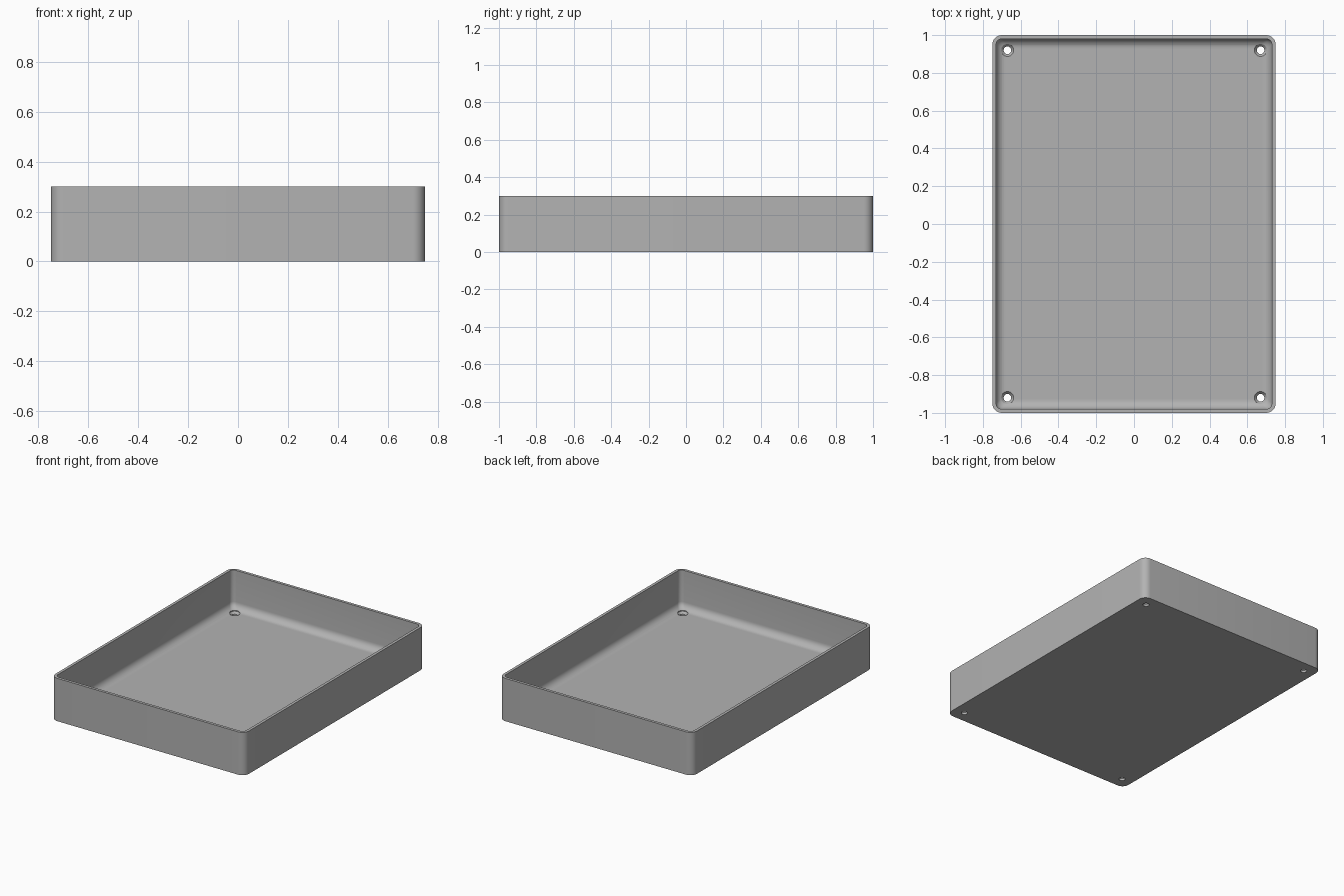
import bpy
import bmesh
from math import cos, sin, pi, radians

HALF_X, HALF_Y, HEIGHT = 0.75, 1.0, 0.30
WALL, FLOOR, FILLET = 0.02, 0.03, 0.05
CORNER, INNER_CORNER = 0.05, 0.03
HOLE_X, HOLE_Y = 0.67, 0.92

cube = bpy.data.objects.get("Cube")
if cube:
    bpy.data.objects.remove(cube, do_unlink=True)

grey = bpy.data.materials.new("plain grey")
grey.use_nodes = True
grey.diffuse_color = (0.45, 0.45, 0.45, 1)
grey.node_tree.nodes["Principled BSDF"].inputs["Base Color"].default_value = grey.diffuse_color


def make_object(name, bm):
    bmesh.ops.recalc_face_normals(bm, faces=bm.faces)
    mesh = bpy.data.meshes.new(name)
    bm.to_mesh(mesh)
    bm.free()
    mesh.materials.append(grey)
    obj = bpy.data.objects.new(name, mesh)
    bpy.context.collection.objects.link(obj)
    return obj


def rounded_ring(inset, z, radius, steps=8):
    """Rounded rectangle inset from the outer walls."""
    points = []
    for quarter, (sx, sy) in enumerate([(1, 1), (-1, 1), (-1, -1), (1, -1)]):
        for i in range(steps + 1):
            a = (quarter + i / steps) * pi / 2
            points.append((sx * (HALF_X - inset - radius) + radius * cos(a),
                           sy * (HALF_Y - inset - radius) + radius * sin(a), z))
    return points


def circle(x, y, z, radius, sides=32):
    return [(x + radius * cos(2 * pi * i / sides),
             y + radius * sin(2 * pi * i / sides), z) for i in range(sides)]


def loft(bm, rings):
    """Closed solid through a stack of rings."""
    loops = [[bm.verts.new(p) for p in ring] for ring in rings]
    for low, high in zip(loops, loops[1:]):
        for i in range(len(low)):
            j = (i + 1) % len(low)
            bm.faces.new((low[i], low[j], high[j], high[i]))
    bm.faces.new(loops[0])
    bm.faces.new(loops[-1])


# Tray: outer wall, rim, inner wall, fillet into the floor
rings = [rounded_ring(0, 0, CORNER), rounded_ring(0, HEIGHT, CORNER),
         rounded_ring(WALL, HEIGHT, INNER_CORNER)]
for i in range(9):
    a = i / 8 * pi / 2
    rings.append(rounded_ring(WALL + FILLET * (1 - cos(a)),
                              FLOOR + FILLET * (1 - sin(a)), INNER_CORNER))
bm = bmesh.new()
loft(bm, rings)
tray = make_object("tray", bm)

# Countersunk screw holes in the four corners
bm = bmesh.new()
for sx in (-1, 1):
    for sy in (-1, 1):
        x, y = sx * HOLE_X, sy * HOLE_Y
        loft(bm, [circle(x, y, -0.05, 0.02), circle(x, y, 0.015, 0.02),
                  circle(x, y, FLOOR, 0.033), circle(x, y, 0.12, 0.033)])
cutter = make_object("hole_cutter", bm)

cut = tray.modifiers.new("screw holes", 'BOOLEAN')
cut.operation = 'DIFFERENCE'
cut.solver = 'EXACT'
cut.object = cutter
bpy.ops.object.select_all(action='DESELECT')
tray.select_set(True)
bpy.context.view_layer.objects.active = tray
bpy.ops.object.modifier_apply(modifier=cut.name)
bpy.data.objects.remove(cutter, do_unlink=True)
bpy.ops.object.shade_smooth_by_angle(angle=radians(30))
